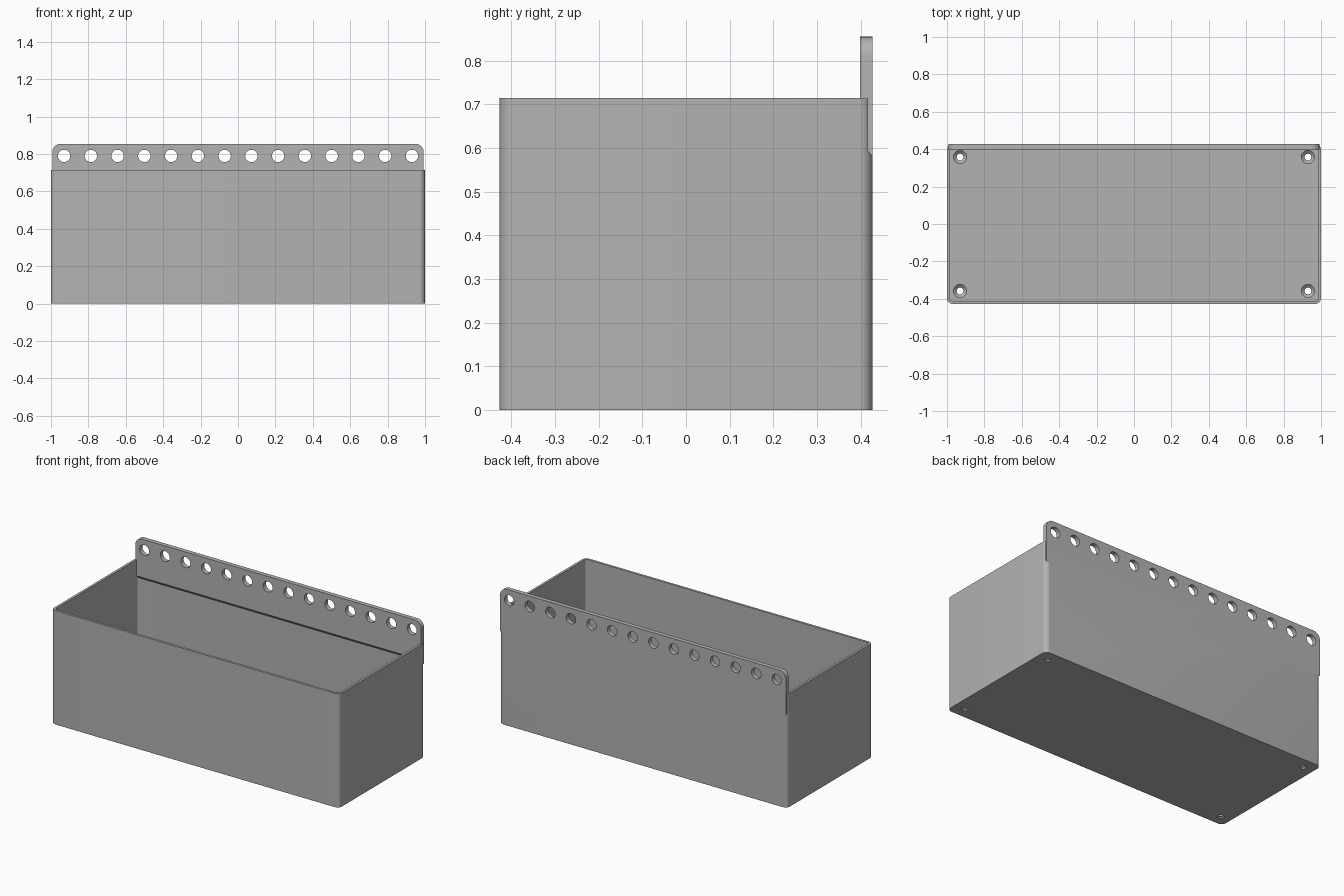
import bpy, bmesh, math
from mathutils import Matrix

cube = bpy.data.objects.get("Cube")
if cube:
    bpy.data.objects.remove(cube, do_unlink=True)

HX, HY, TOP = 1.0, 0.427, 0.715     # half length, half depth, wall height
WALL, FLOOR, CORNER = 0.015, 0.025, 0.03
PLATE_Y, PLATE_TOP = 0.399, 0.855

grey = bpy.data.materials.new("light grey plastic")
grey.use_nodes = True
grey.diffuse_color = (0.45, 0.45, 0.45, 1)
grey.node_tree.nodes["Principled BSDF"].inputs["Base Color"].default_value = grey.diffuse_color


def finish(bm, name):
    bmesh.ops.recalc_face_normals(bm, faces=bm.faces)
    mesh = bpy.data.meshes.new(name)
    bm.to_mesh(mesh)
    bm.free()
    mesh.materials.append(grey)
    obj = bpy.data.objects.new(name, mesh)
    bpy.context.collection.objects.link(obj)
    return obj


def extrude(bm, points, step):
    face = bm.faces.new([bm.verts.new(p) for p in points])
    new = bmesh.ops.extrude_face_region(bm, geom=[face])["geom"]
    bmesh.ops.translate(bm, vec=step, verts=[v for v in new if isinstance(v, bmesh.types.BMVert)])


def round_edges(bm, rule, radius):
    edges = [e for e in bm.edges if rule(e.verts[0].co, e.verts[1].co)]
    bmesh.ops.bevel(bm, geom=edges, offset=radius, segments=8, profile=0.5, affect='EDGES')


def rounded_box(name, hx, hy, z0, z1, radius):
    bm = bmesh.new()
    extrude(bm, [(-hx, -hy, z0), (hx, -hy, z0), (hx, hy, z0), (-hx, hy, z0)], (0, 0, z1 - z0))
    round_edges(bm, lambda a, b: abs(a.z - b.z) > 0.1, radius)
    return finish(bm, name)


def add_cone(bm, centre, r1, r2, depth, turn=Matrix()):
    bmesh.ops.create_cone(bm, cap_ends=True, segments=32, radius1=r1, radius2=r2,
                          depth=depth, matrix=Matrix.Translation(centre) @ turn)


def combine(target, other, operation):
    mod = target.modifiers.new(operation, 'BOOLEAN')
    mod.operation, mod.object, mod.solver = operation, other, 'EXACT'
    bpy.context.view_layer.objects.active = target
    bpy.ops.object.modifier_apply(modifier=mod.name)
    bpy.data.objects.remove(other, do_unlink=True)


# Open box with rounded upright corners
box = rounded_box("storage_box", HX, HY, 0, TOP, CORNER)
combine(box, rounded_box("cavity", HX - WALL, HY - WALL, FLOOR, 1, CORNER - WALL), 'DIFFERENCE')

# Back plate: sloped lower edge, rounded upper corners
bm = bmesh.new()
px = 0.993
profile = [(PLATE_Y, PLATE_TOP), (HY, PLATE_TOP), (HY, 0.58), (PLATE_Y, 0.615)]
extrude(bm, [(-px, y, z) for y, z in profile], (2 * px, 0, 0))
round_edges(bm, lambda a, b: min(a.z, b.z) > 0.8 and abs(a.y - b.y) > 0.01, 0.045)
combine(box, finish(bm, "back_plate"), 'UNION')

# Row of hanging holes through the plate
bm = bmesh.new()
for i in range(14):
    add_cone(bm, (-0.93 + i * 1.86 / 13, 0.413, 0.79), 0.033, 0.033, 0.2,
             Matrix.Rotation(math.pi / 2, 4, 'X'))
combine(box, finish(bm, "hanging_holes"), 'DIFFERENCE')

# Countersunk screw holes in the floor corners
for r1, r2, z, depth in ((0.018, 0.018, 0.0, 0.2), (0.016, 0.038, 0.017, 0.02)):
    bm = bmesh.new()
    for sx in (-1, 1):
        for sy in (-1, 1):
            add_cone(bm, (sx * 0.93, sy * 0.358, z), r1, r2, depth)
    combine(box, finish(bm, "screw_holes"), 'DIFFERENCE')

# Smooth rounded corners and hole walls
bpy.ops.object.select_all(action='DESELECT')
box.select_set(True)
bpy.context.view_layer.objects.active = box
bpy.ops.object.shade_smooth_by_angle(angle=math.radians(30))
